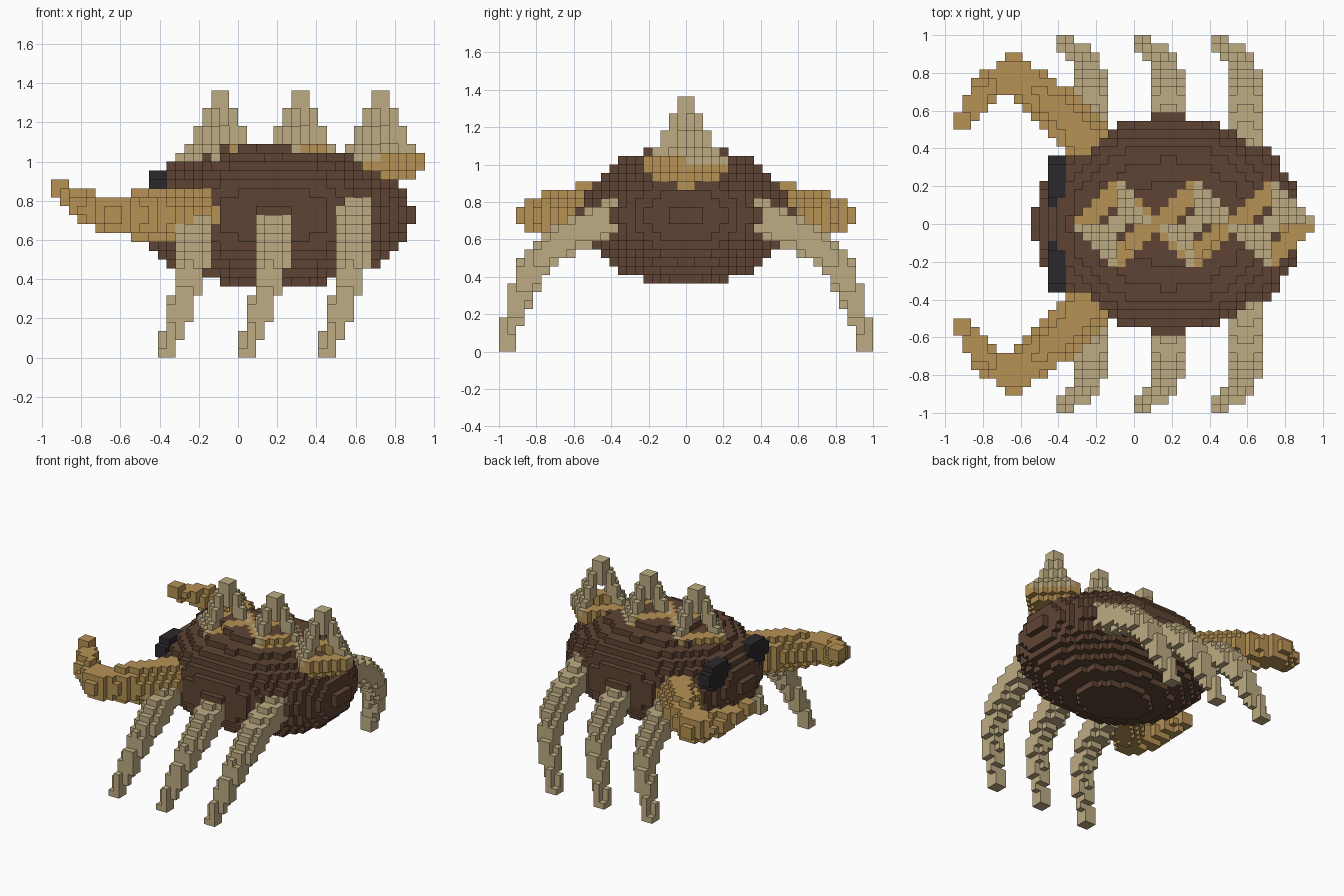
import bpy, bmesh
from mathutils import Vector

if "Cube" in bpy.data.objects:
    bpy.data.objects.remove(bpy.data.objects["Cube"], do_unlink=True)

V = 1 / 22                       # edge length of one cell


def material(name, rgb):
    lin = [((c / 255 + 0.055) / 1.055) ** 2.4 for c in rgb] + [1]
    m = bpy.data.materials.new(name)
    m.use_nodes = True
    m.diffuse_color = lin
    bsdf = m.node_tree.nodes["Principled BSDF"]
    bsdf.inputs["Base Color"].default_value = lin
    bsdf.inputs["Roughness"].default_value = 0.9
    return m


BROWN = material("shell brown", (95, 68, 52))
BEIGE = material("bone beige", (190, 172, 131))
TAN = material("horn tan", (182, 146, 84))
BLACK = material("eye black", (44, 40, 44))

cells = {}                       # cell -> part name; later parts replace earlier ones
parts = {}                       # part name -> material


def fill(name, mat, lo, hi, inside):
    """Fill every cell of a box whose centre passes the test."""
    parts[name] = mat
    for i in range(lo[0], hi[0]):
        for j in range(lo[1], hi[1]):
            for k in range(max(lo[2], 0), hi[2]):
                if inside(i + .5, j + .5, k + .5):
                    cells[i, j, k] = name


def limb(name, mat, path):
    """Tapered limb along points (x, y, z, radius)."""
    pts = [(Vector(p[:3]), p[3]) for p in path]

    def inside(x, y, z):
        p = Vector((x, y, z))
        for (a, ra), (b, rb) in zip(pts, pts[1:]):
            d = b - a
            t = min(1, max(0, (p - a).dot(d) / d.length_squared))
            if (p - a - d * t).length <= ra + (rb - ra) * t:
                return True
        return False

    lo = [int(min(p[0][n] for p in pts)) - 4 for n in range(3)]
    hi = [int(max(p[0][n] for p in pts)) + 5 for n in range(3)]
    lo[1], hi[1] = max(lo[1], -22), min(hi[1], 22)
    lo[0] = max(lo[0], -21)
    fill(name, mat, lo, hi, inside)


# Shell: a stepped ellipsoid
fill("body", BROWN, (-13, -14, 7), (21, 14, 25),
     lambda x, y, z: ((x - 4) / 15.75) ** 2 + (y / 12.63) ** 2 + ((z - 16) / 8.1) ** 2 <= 1)

LEG = [(4, 8, 16, 2.2), (4, 13, 14, 2.1), (4, 16, 11.8, 1.9), (3.7, 18.3, 9.5, 1.75),
       (2.7, 19.8, 5.8, 1.45), (1.4, 20.8, 2.2, 1.0), (1, 21, 0.6, 0.85)]
CLAW = [(-5, 9, 16, 3), (-8.5, 13, 16, 2.9), (-14, 17.6, 16, 2.2),
        (-17.5, 15.5, 17.2, 1.6), (-20, 12, 18.9, 1.0)]

for side, s in (("left", 1), ("right", -1)):
    # Legs, three on each flank
    for row, dx in (("first", -9), ("second", 0), ("third", 9)):
        limb(f"{row}_leg_{side}", BEIGE, [(x + dx, y * s, z, r) for x, y, z, r in LEG])
    # Curved pincers
    limb(f"pincer_{side}", TAN, [(x, y * s, z, r) for x, y, z, r in CLAW])
    # Eye discs
    fill(f"eye_{side}", BLACK, (-10, -9, 15), (-8, 9, 23),
         lambda x, y, z: ((y * s - 5) / 3) ** 2 + ((z - 19) / 2.4) ** 2 <= 1)

# Back spikes: a tan diamond ring under two leaning plates that meet at the tip
RING = {19: 2, 20: 4, 21: 5, 22: 5, 23: 5}
PLATE = {22: 5, 23: 4, 24: 3, 25: 3, 26: 2, 27: 2, 28: 1, 29: 1}
for n, cx in enumerate((-2, 7, 16), 1):
    base = dict(cells)

    def ring(x, y, z):
        d = abs(x - cx) + abs(y)
        k = int(z)
        if k == 23 and (int(x // 1), int(y // 1), k) not in base:
            return False
        return min(3, RING[k] - 1) <= d <= RING[k]

    def plate(x, y, z):
        w = PLATE[int(z)]
        return w - 2 < abs(x - cx) + abs(y) <= w and (x - cx) * y > -0.3

    fill(f"spike_base_{n}", TAN, (cx - 6, -6, 19), (cx + 6, 6, 24), ring)
    fill(f"spike_{n}", BEIGE, (cx - 6, -6, 22), (cx + 6, 6, 30), plate)

# Turn the exposed cell sides into one mesh per part
SIDES = [((1, 0, 0), ((1, 0, 0), (1, 1, 0), (1, 1, 1), (1, 0, 1))),
         ((-1, 0, 0), ((0, 0, 0), (0, 0, 1), (0, 1, 1), (0, 1, 0))),
         ((0, 1, 0), ((0, 1, 0), (0, 1, 1), (1, 1, 1), (1, 1, 0))),
         ((0, -1, 0), ((0, 0, 0), (1, 0, 0), (1, 0, 1), (0, 0, 1))),
         ((0, 0, 1), ((0, 0, 1), (1, 0, 1), (1, 1, 1), (0, 1, 1))),
         ((0, 0, -1), ((0, 0, 0), (0, 1, 0), (1, 1, 0), (1, 0, 0)))]
for name, mat in parts.items():
    bm = bmesh.new()
    verts = {}
    for c, owner in cells.items():
        if owner != name:
            continue
        for d, corners in SIDES:
            if tuple(a + b for a, b in zip(c, d)) in cells:
                continue
            quad = []
            for o in corners:
                key = tuple(a + b for a, b in zip(c, o))
                if key not in verts:
                    verts[key] = bm.verts.new([v * V for v in key])
                quad.append(verts[key])
            bm.faces.new(quad)
    me = bpy.data.meshes.new(name)
    bm.to_mesh(me)
    bm.free()
    me.materials.append(mat)
    bpy.context.collection.objects.link(bpy.data.objects.new(name, me))
